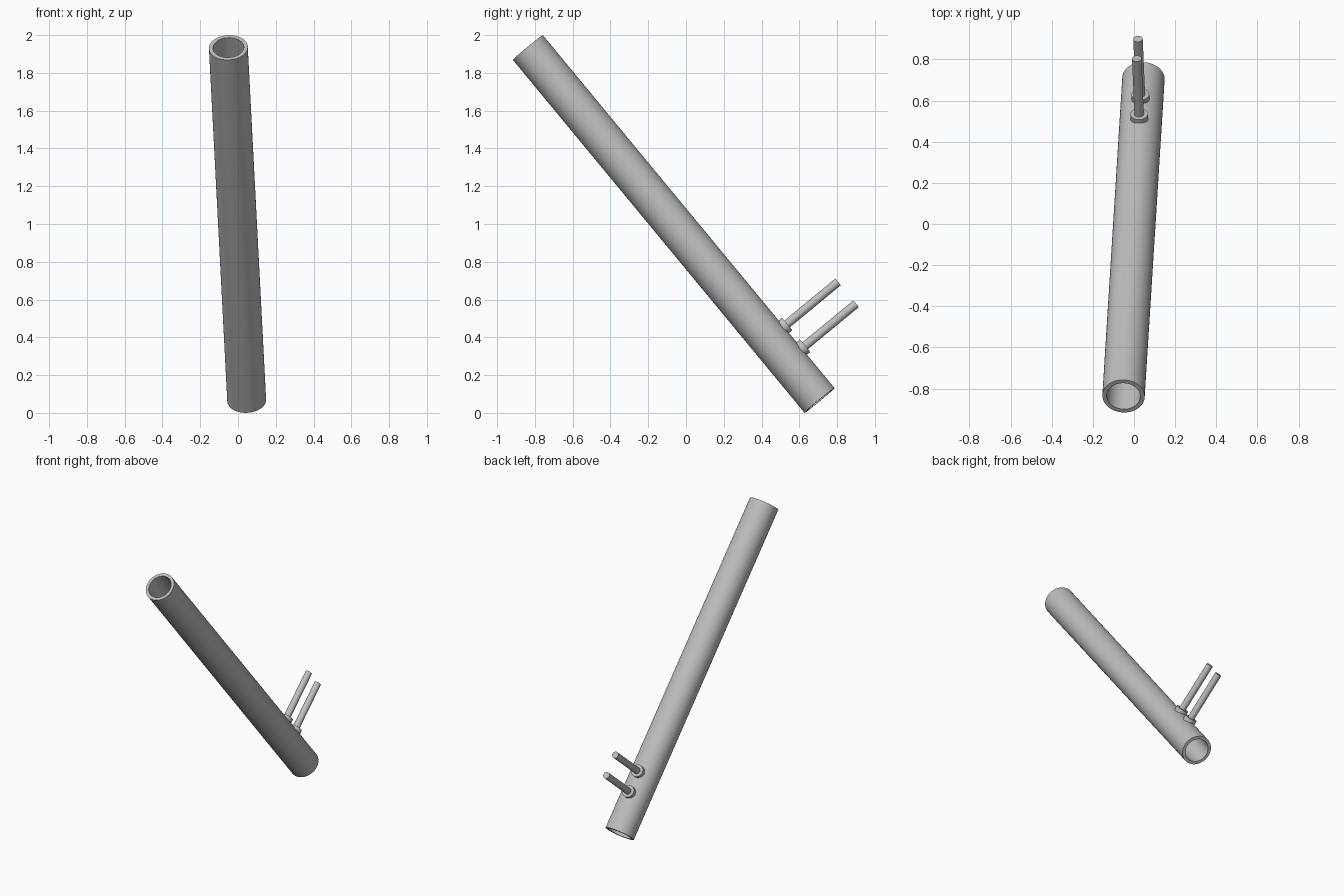
import bpy, bmesh, math
from mathutils import Vector, Matrix

cube = bpy.data.objects.get("Cube")
if cube:
    bpy.data.objects.remove(cube, do_unlink=True)

# Single grey material
grey = bpy.data.materials.new("light grey metal")
grey.use_nodes = True
color = (0.52, 0.52, 0.52, 1)
grey.diffuse_color = color
grey.node_tree.nodes["Principled BSDF"].inputs["Base Color"].default_value = color

# Tube axis, and the sideways direction the pegs point in
low = Vector((0.046, 0.707, 0.066))
high = Vector((-0.051, -0.837, 1.934))
axis = (high - low).normalized()
back = Vector((0, 1, 0))
peg_dir = (back - axis * back.dot(axis)).normalized()


def lathe(name, profile, origin, direction, segments, closed=False):
    """Spin a (radius, height) profile around a direction."""
    bm = bmesh.new()
    rot = direction.to_track_quat('Z', 'Y').to_matrix().to_4x4()
    verts = [bm.verts.new((r, 0, h)) for r, h in profile]
    ends = verts + verts[:1] if closed else verts
    edges = [bm.edges.new(pair) for pair in zip(ends, ends[1:])]
    bmesh.ops.spin(bm, geom=verts + edges, cent=(0, 0, 0), axis=(0, 0, 1),
                   angle=math.tau, steps=segments)
    bmesh.ops.remove_doubles(bm, verts=bm.verts, dist=1e-5)
    bmesh.ops.recalc_face_normals(bm, faces=bm.faces)
    bm.transform(Matrix.Translation(origin) @ rot)
    mesh = bpy.data.meshes.new(name)
    bm.to_mesh(mesh)
    bm.free()
    mesh.materials.append(grey)
    obj = bpy.data.objects.new(name, mesh)
    bpy.context.collection.objects.link(obj)
    bpy.ops.object.select_all(action='DESELECT')
    obj.select_set(True)
    bpy.context.view_layer.objects.active = obj
    bpy.ops.object.shade_smooth_by_angle(angle=math.radians(30))
    return obj


# Hollow main tube, open at both ends
length = (high - low).length
outer, bore = 0.103, 0.082
lathe("main_tube", [(bore, 0), (outer, 0), (outer, length), (bore, length)],
      low, axis, 48, closed=True)

# Two pegs with collars standing on the tube
for label, along in (("lower", 0.272), ("upper", 0.422)):
    foot = low + axis * along
    lathe(label + "_collar", [(0, 0.09), (0.043, 0.09), (0.043, 0.125), (0, 0.125)],
          foot, peg_dir, 32)
    lathe(label + "_peg", [(0, 0.092), (0.023, 0.092), (0.023, 0.475), (0, 0.475)],
          foot, peg_dir, 32)
